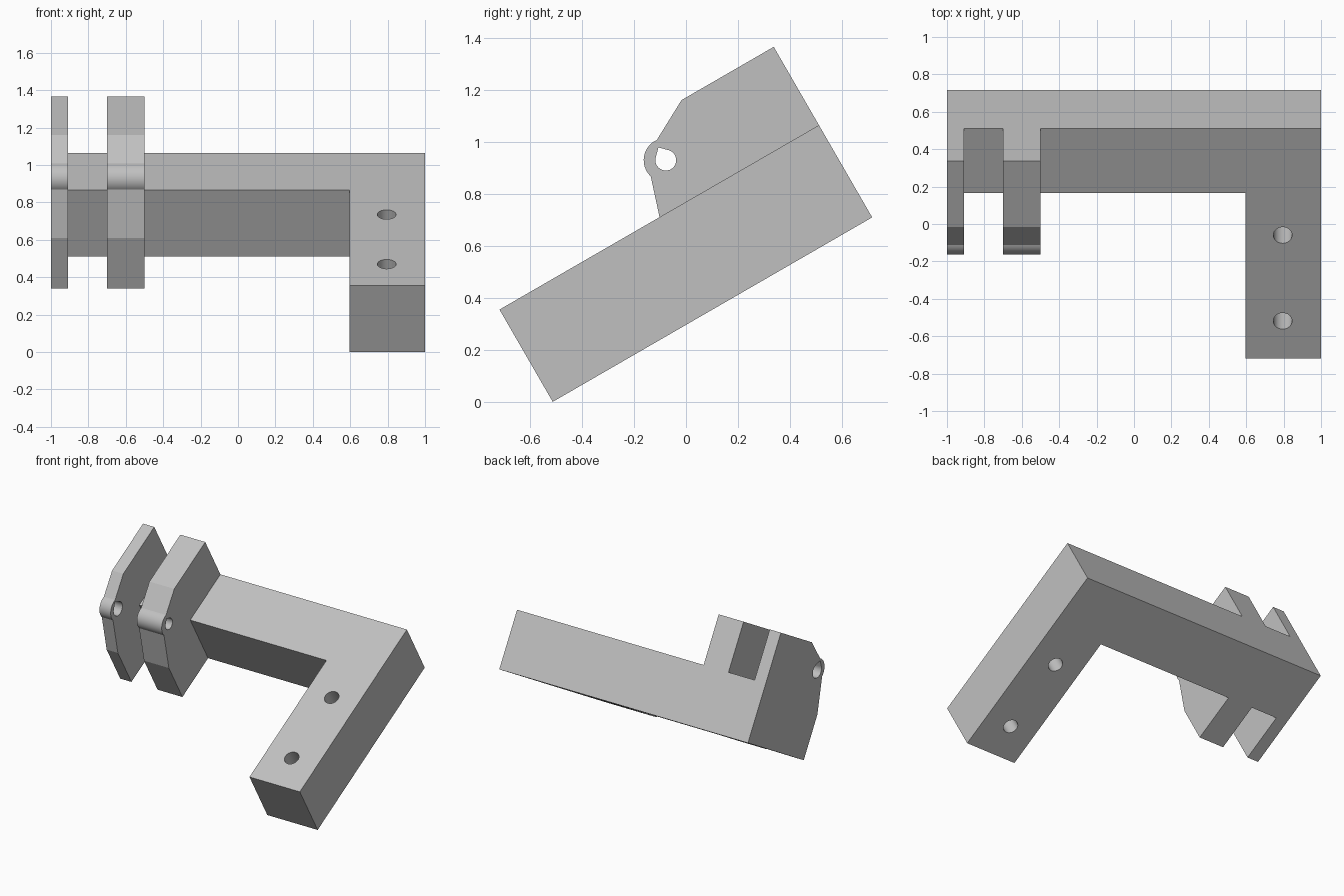
import bpy, bmesh
from math import radians, cos, sin, sqrt
from mathutils import Vector

if "Cube" in bpy.data.objects:
    bpy.data.objects.remove(bpy.data.objects["Cube"], do_unlink=True)

# Single grey material
grey = bpy.data.materials.new("plain grey")
grey.use_nodes = True
colour = (0.53, 0.53, 0.53, 1)
grey.diffuse_color = colour
grey.node_tree.nodes["Principled BSDF"].inputs["Base Color"].default_value = colour

# Main dimensions, in the untilted frame (x, length, thickness)
LENGTH, THICK, FRONT = 1.42, 0.41, 1.02
PIN = (0.842, 0.588)


def prism(name, outline, start, end, axis):
    """Extrude a closed outline along x or z."""
    bm = bmesh.new()
    place = (lambda a, b: (start, a, b)) if axis == "x" else (lambda a, b: (a, b, start))
    face = bm.faces.new([bm.verts.new(place(*p)) for p in outline])
    new = bmesh.ops.extrude_face_region(bm, geom=[face])["geom"]
    offset = Vector((end - start, 0, 0) if axis == "x" else (0, 0, end - start))
    bmesh.ops.translate(bm, vec=offset, verts=[g for g in new if isinstance(g, bmesh.types.BMVert)])
    bmesh.ops.recalc_face_normals(bm, faces=bm.faces)
    mesh = bpy.data.meshes.new(name)
    bm.to_mesh(mesh)
    bm.free()
    mesh.materials.append(grey)
    obj = bpy.data.objects.new(name, mesh)
    bpy.context.collection.objects.link(obj)
    return obj


def arc(centre, radius, first, last, steps):
    angles = [radians(first + (last - first) * i / steps) for i in range(steps + 1)]
    return [(centre[0] + radius * cos(a), centre[1] + radius * sin(a)) for a in angles]


def combine(target, tool, operation):
    """Apply a boolean and discard the tool."""
    mod = target.modifiers.new(operation, "BOOLEAN")
    mod.operation, mod.solver, mod.object = operation, "EXACT", tool
    bpy.ops.object.select_all(action="DESELECT")
    bpy.context.view_layer.objects.active = target
    target.select_set(True)
    bpy.ops.object.modifier_apply(modifier=mod.name)
    bpy.data.objects.remove(tool, do_unlink=True)


# L-shaped body: cross bar plus forward arm
bracket = prism("bracket_body", [(-1, FRONT), (0.595, FRONT), (0.595, 0), (1, 0),
                                 (1, LENGTH), (-1, LENGTH)], 0, THICK, "z")

# Round screw holes through the arm
for along in (0.23, 0.76):
    hole = prism("screw_hole", arc((0.795, along), 0.05, 0, 352.5, 47), -0.1, 0.6, "z")
    combine(bracket, hole, "DIFFERENCE")

# Hinge plates with rounded knuckles and teardrop pin holes
plate_outline = [(LENGTH, 0), (LENGTH, 0.758), (1.01, 0.758),
                 *arc(PIN, 0.085, 84, 197, 16), (0.68, 0.312), (0.68, 0)]
for name, left, right, radius in (("thin_hinge_plate", -1, -0.91, 0.05),
                                  ("thick_hinge_plate", -0.7, -0.5, 0.04)):
    plate = prism(name, plate_outline, left, right, "x")
    tip = (PIN[0], PIN[1] + radius * sqrt(2))
    teardrop = [tip, *arc(PIN, radius, 135, 405, 36)]
    combine(plate, prism("pin_hole", teardrop, left - 0.05, right + 0.05, "x"), "DIFFERENCE")
    combine(bracket, plate, "UNION")

# Tilt the whole bracket and shade only the round parts smooth
bracket.rotation_euler.x = radians(30)
bracket.location.y = -0.513
bpy.ops.object.select_all(action="DESELECT")
bracket.select_set(True)
bpy.context.view_layer.objects.active = bracket
bpy.ops.object.shade_smooth_by_angle(angle=radians(12))
